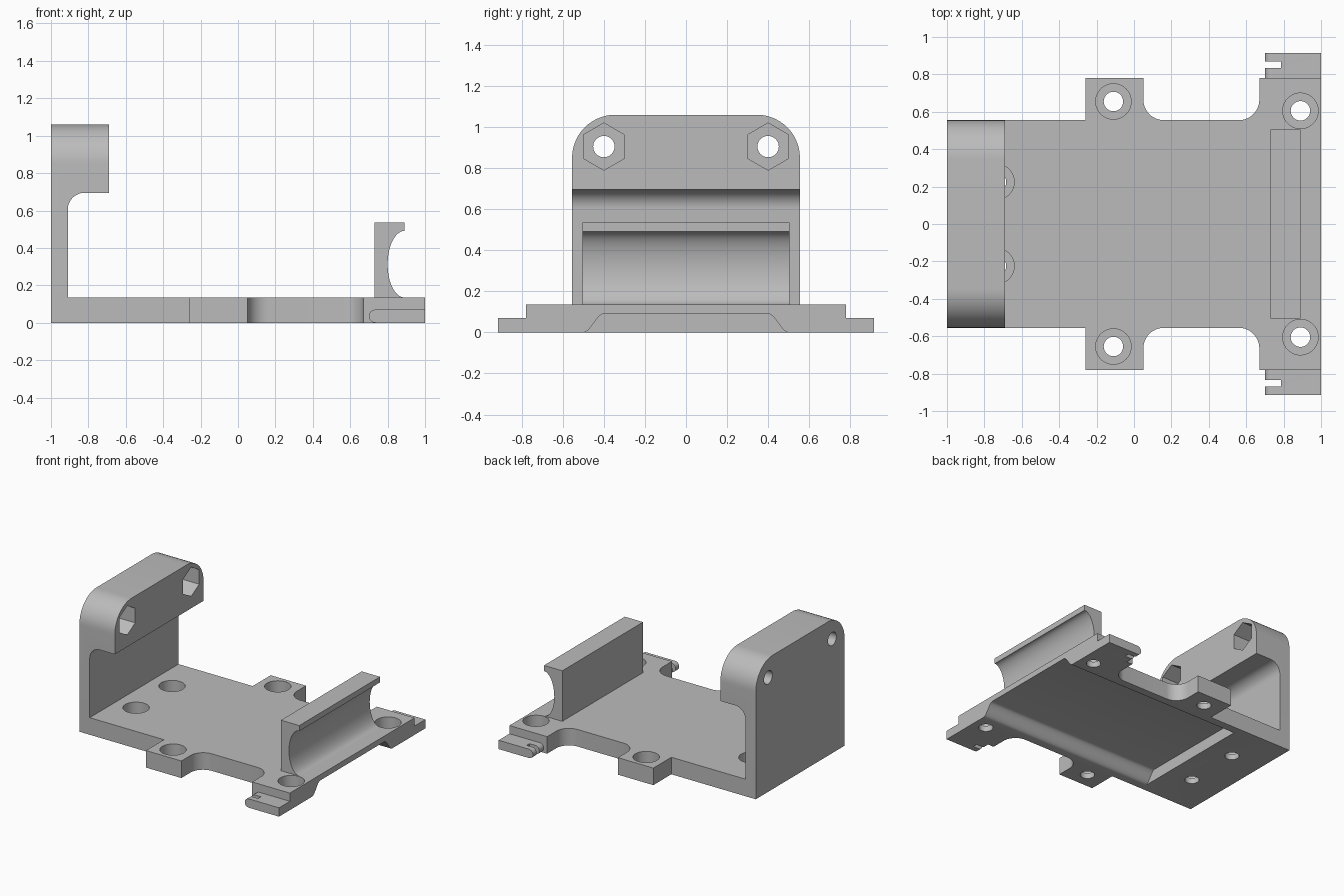
import bpy
import bmesh
from math import cos, sin, pi, radians
from mathutils import Vector

cube = bpy.data.objects.get("Cube")
if cube:
    bpy.data.objects.remove(cube, do_unlink=True)

grey = bpy.data.materials.new("plain grey")
grey.use_nodes = True
grey.diffuse_color = (0.5, 0.5, 0.5, 1)
grey.node_tree.nodes["Principled BSDF"].inputs["Base Color"].default_value = (0.5, 0.5, 0.5, 1)

PLATE_TOP = 0.135
HALF_WIDTH = 0.555


def arc(cx, cy, rx, start, end, steps=14, ry=None):
    """Points along an arc, angles in degrees."""
    ry = ry or rx
    angles = [radians(start + (end - start) * i / steps) for i in range(steps + 1)]
    return [(cx + rx * cos(a), cy + ry * sin(a)) for a in angles]


def circle(cx, cy, r, sides=40, start=0):
    return arc(cx, cy, r, start, start + 360, sides)[:-1]


def prism(name, outline, axis, low, high):
    """Extrude a closed 2D outline along one axis."""
    place = {"x": lambda a, b: (low, a, b),
             "y": lambda a, b: (a, low, b),
             "z": lambda a, b: (a, b, low)}[axis]
    bm = bmesh.new()
    face = bm.faces.new([bm.verts.new(place(a, b)) for a, b in outline])
    new = bmesh.ops.extrude_face_region(bm, geom=[face])["geom"]
    shift = Vector([high - low if axis == k else 0 for k in "xyz"])
    bmesh.ops.translate(bm, vec=shift, verts=[v for v in new if isinstance(v, bmesh.types.BMVert)])
    bmesh.ops.recalc_face_normals(bm, faces=bm.faces)
    mesh = bpy.data.meshes.new(name)
    bm.to_mesh(mesh)
    bm.free()
    mesh.materials.append(grey)
    obj = bpy.data.objects.new(name, mesh)
    bpy.context.collection.objects.link(obj)
    return obj


def activate(obj):
    bpy.ops.object.select_all(action="DESELECT")
    obj.select_set(True)
    bpy.context.view_layer.objects.active = obj


def cut(obj, outline, axis, low, high):
    """Remove a prism from a part."""
    cutter = prism("cutter", outline, axis, low, high)
    cutter.hide_render = True
    mod = obj.modifiers.new("cut", "BOOLEAN")
    mod.operation, mod.solver, mod.object = "DIFFERENCE", "EXACT", cutter
    activate(obj)
    bpy.ops.object.modifier_apply(modifier=mod.name)
    bpy.data.objects.remove(cutter, do_unlink=True)


def smooth(obj):
    activate(obj)
    bpy.ops.object.shade_smooth_by_angle(angle=radians(30))


# Base plate with side tabs and filleted waists
side = [(-1, HALF_WIDTH), (-0.26, HALF_WIDTH), (-0.26, 0.78), (0.05, 0.78)]
side += arc(0.16, 0.665, 0.11, 180, 270) + arc(0.56, 0.665, 0.11, 270, 360)
side += [(0.67, 0.78), (1, 0.78)]
plate = prism("base_plate", side + [(x, -y) for x, y in reversed(side)], "z", 0, PLATE_TOP)

# Channel under the plate, with S-shaped flanks
flank = [(0.5 - 0.1 * i / 14, 0.045 * (1 - cos(pi * i / 14))) for i in range(15)]
channel = [(0.5, -0.1)] + flank
cut(plate, channel + [(-y, z) for y, z in reversed(channel)], "x", -0.53, 1.1)

# Counterbored screw holes
for x, y in ((-0.735, 0.225), (-0.11, 0.655), (0.89, 0.605)):
    for s in (-1, 1):
        cut(plate, circle(x, s * y, 0.095), "z", 0.045, 0.3)
        cut(plate, circle(x, s * y, 0.052), "z", -0.1, 0.3)
smooth(plate)

# Upright wall with a thick overhanging head
profile = [(-1, PLATE_TOP), (-0.91, PLATE_TOP)]
profile += arc(-0.82, 0.605, 0.09, 180, 90)
profile += [(-0.69, 0.695), (-0.69, 1.06), (-1, 1.06)]
wall = prism("upright_wall", profile, "y", -HALF_WIDTH, HALF_WIDTH)

# Round the two top corners of the head
bm = bmesh.new()
bm.from_mesh(wall.data)
corners = [e for e in bm.edges
           if all(v.co.z > 1.05 for v in e.verts) and e.verts[0].co.y * e.verts[1].co.y > 0
           and abs(e.verts[0].co.x - e.verts[1].co.x) > 0.1]
bmesh.ops.bevel(bm, geom=corners, offset=0.21, segments=14, profile=0.5, affect="EDGES")
bm.to_mesh(wall.data)
bm.free()

# Bolt holes with hexagonal nut pockets
for s in (-1, 1):
    cut(wall, circle(s * 0.4, 0.905, 0.115, 6, 90), "x", -0.88, -0.6)
    cut(wall, circle(s * 0.4, 0.905, 0.052), "x", -1.1, -0.6)
smooth(wall)

# Cradle rail with a hollowed outer face
hollow = arc(0.89, 0.313, 0.09, 90, 270, 28, ry=0.178)
rail = prism("cradle_rail", [(0.73, PLATE_TOP), (0.73, 0.535), (0.89, 0.535)] + hollow,
             "y", -0.505, 0.505)
smooth(rail)

# Thin slotted ears with rounded inner ends
for s, label in ((1, "back"), (-1, "front")):
    ear = prism(label + "_ear", [(1, 0), (1, 0.07)] + arc(0.735, 0.035, 0.035, 90, 270),
                "y", *sorted((s * 0.78, s * 0.915)))
    slot = [(0.6, s * 0.835), (0.785, s * 0.835), (0.785, s * 0.87), (0.6, s * 0.87)]
    cut(ear, slot, "z", -0.1, 0.2)
    smooth(ear)
